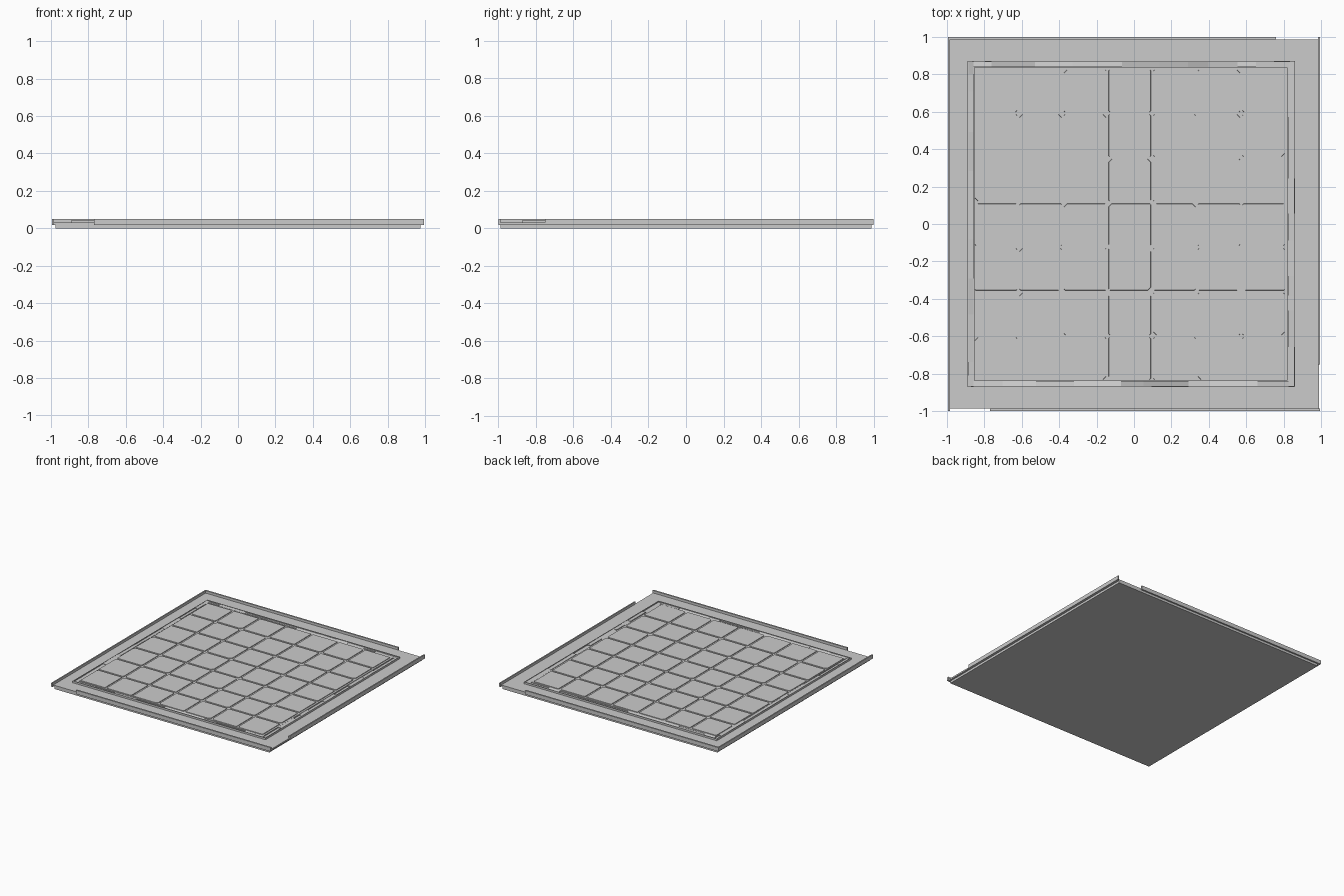
import bpy, bmesh, random
from mathutils import Vector

if "Cube" in bpy.data.objects:
    bpy.data.objects.remove(bpy.data.objects["Cube"])

random.seed(4)
PLATE_TOP = 0.03
TILE_TOP = 0.045


def finish(name, bm):
    bmesh.ops.recalc_face_normals(bm, faces=bm.faces[:])
    mesh = bpy.data.meshes.new(name)
    bm.to_mesh(mesh)
    bm.free()
    obj = bpy.data.objects.new(name, mesh)
    bpy.context.collection.objects.link(obj)
    return obj


def add_prism(bm, low, high):
    """Closed solid between two matching loops."""
    a = [bm.verts.new(p) for p in low]
    b = [bm.verts.new(p) for p in high]
    n = len(a)
    bm.faces.new(a[::-1])
    bm.faces.new(b)
    for i in range(n):
        j = (i + 1) % n
        bm.faces.new((a[i], a[j], b[j], b[i]))


def rect(x0, x1, y0, y1, z):
    return [(x0, y0, z), (x1, y0, z), (x1, y1, z), (x0, y1, z)]


def box(name, x0, x1, y0, y1, z0, z1):
    bm = bmesh.new()
    add_prism(bm, rect(x0, x1, y0, y1, z0), rect(x0, x1, y0, y1, z1))
    return finish(name, bm)


# Stepped slab
box("base_slab", -0.975, 0.975, -0.987, 0.987, 0, 0.018)
box("top_plate", -0.99, 0.99, -0.987, 0.987, 0.018, PLATE_TOP)

# Edge strips, each leaving a gap at one corner
box("front_strip", -0.77, 0.995, -1, -0.987, 0.018, 0.05)
box("back_strip", -0.995, 0.76, 0.987, 1, 0.018, 0.05)
box("left_strip", -0.995, -0.985, -1, 1, 0.018, 0.05)
box("right_strip", 0.985, 0.995, -0.75, 1, 0.018, 0.05)

# Grid of worn paving tiles, with clipped corners and a small top bevel
X0, Y0, PITCH, GAP = -0.852, -0.833, 0.2385, 0.011


def tile_loop(x0, x1, y0, y1, cuts, z):
    a, b, c, d = cuts
    return [(x0 + a, y0, z), (x1 - b, y0, z), (x1, y0 + b, z), (x1, y1 - c, z),
            (x1 - c, y1, z), (x0 + d, y1, z), (x0, y1 - d, z), (x0, y0 + a, z)]


bm = bmesh.new()
for i in range(7):
    for j in range(7):
        x, y = X0 + i * PITCH, Y0 + j * PITCH
        s = PITCH - GAP
        cuts = [random.choice((0.004, 0.006, 0.016)) for _ in range(4)]
        e = 0.002
        add_prism(bm, tile_loop(x, x + s, y, y + s, cuts, PLATE_TOP - 0.002),
                  tile_loop(x + e, x + s - e, y + e, y + s - e, cuts, TILE_TOP))
finish("paving_tiles", bm)

# Mortar bed under the tiles
box("mortar_bed", -0.855, 0.82, -0.836, 0.836, 0.025, 0.04)


# Broken stone border: uneven blocks with tilted tops
def stone_border(name, start, end, inward):
    start, end, inward = Vector(start), Vector(end), Vector(inward)
    length = (end - start).length
    along = (end - start) / length
    bm = bmesh.new()
    t = 0.0
    while t < length - 0.001:
        t2 = min(length, t + random.uniform(0.08, 0.28))
        if length - t2 < 0.05:
            t2 = length
        outer = random.uniform(0.036, 0.044)
        inner = random.uniform(0.034, 0.044)
        corners = [start + along * t, start + along * t2,
                   start + along * t2 + inward, start + along * t + inward]
        heights = [outer, outer + random.uniform(-0.003, 0.001), inner, inner]
        add_prism(bm, [(p.x, p.y, PLATE_TOP - 0.002) for p in corners],
                  [(p.x, p.y, h) for p, h in zip(corners, heights)])
        t = t2
    return finish(name, bm)


stone_border("left_stone_border", (-0.885, -0.87), (-0.885, 0.87), (0.027, 0))
stone_border("right_stone_border", (0.855, -0.87), (0.855, 0.87), (-0.03, 0))
stone_border("front_stone_border", (-0.858, -0.865), (0.825, -0.865), (0, 0.026))
stone_border("back_stone_border", (-0.858, 0.865), (0.825, 0.865), (0, -0.026))

# Thin kerb lines around the stones
for label, x in (("left", -0.89), ("right", 0.855)):
    box(label + "_kerb", x, x + 0.005, -0.872, 0.872, PLATE_TOP - 0.002, TILE_TOP)
for label, y in (("front", -0.872), ("back", 0.866)):
    box(label + "_kerb", -0.885, 0.855, y, y + 0.006, PLATE_TOP - 0.002, TILE_TOP)
